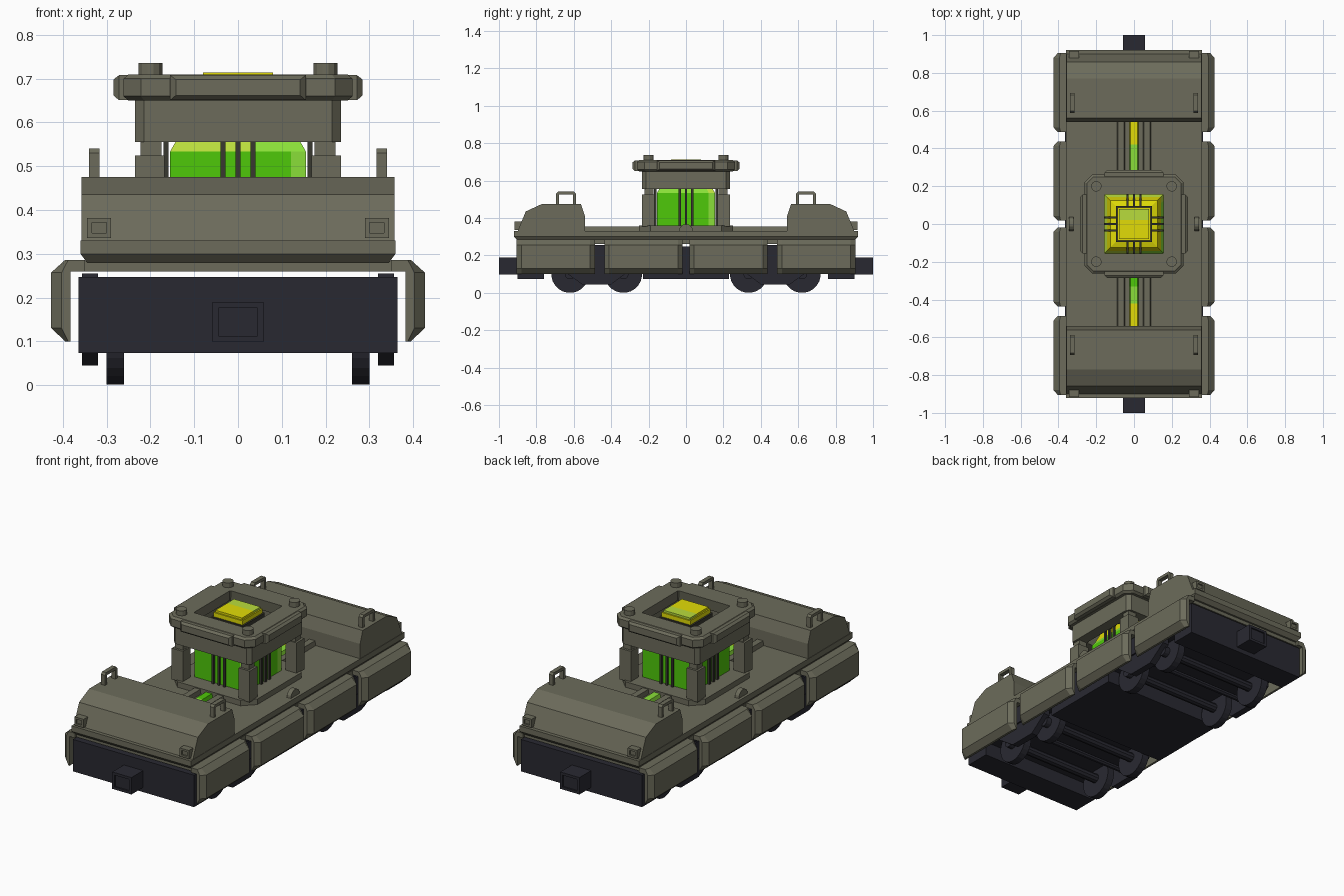
import bpy, bmesh, math
from mathutils import Matrix, Vector

if "Cube" in bpy.data.objects:
    bpy.data.objects.remove(bpy.data.objects["Cube"])


def mat(name, rgb):
    m = bpy.data.materials.new(name)
    m.diffuse_color = (*rgb, 1)
    m.use_nodes = True
    m.node_tree.nodes["Principled BSDF"].inputs["Base Color"].default_value = m.diffuse_color
    return m


OLIVE = mat("olive_armour", (0.150, 0.148, 0.104))
DARK = mat("dark_steel", (0.022, 0.022, 0.031))
ROD = mat("dark_olive", (0.040, 0.040, 0.030))
GREEN = mat("green_glow", (0.078, 0.580, 0.003))
LIGHT = mat("light_green_glow", (0.254, 0.740, 0.040))
LIME = mat("lime_glow", (0.485, 0.720, 0.045))
YELLOW = mat("yellow_glow", (0.760, 0.720, 0.002))


def loft(name, sections, mats, rule=None, turn=0, caps=True, closed=False):
    """Skin a list of matching 3D sections; rule(face centre) picks the material."""
    bm = bmesh.new()
    rot = Matrix.Rotation(turn, 3, 'Z')
    rows = [[bm.verts.new(rot @ Vector(p)) for p in s] for s in sections]
    pairs = list(zip(rows, rows[1:])) + ([(rows[-1], rows[0])] if closed else [])
    for a, b in pairs:
        n = len(a)
        for i in range(n):
            bm.faces.new((a[i], a[(i + 1) % n], b[(i + 1) % n], b[i]))
    if caps and not closed:
        bm.faces.new(rows[0])
        bm.faces.new(rows[-1])
    bmesh.ops.recalc_face_normals(bm, faces=bm.faces)
    if rule:
        for f in bm.faces:
            f.material_index = rule(f.calc_center_median())
    me = bpy.data.meshes.new(name)
    bm.to_mesh(me)
    bm.free()
    for m in (mats if isinstance(mats, list) else [mats]):
        me.materials.append(m)
    ob = bpy.data.objects.new(name, me)
    bpy.context.collection.objects.link(ob)
    return ob


def rect(x0, x1, y0, y1, z):
    return [(x0, y0, z), (x1, y0, z), (x1, y1, z), (x0, y1, z)]


def box(name, x, y, z, m, turn=0):
    return loft(name, [rect(*x, *y, z[0]), rect(*x, *y, z[1])], m, turn=turn)


def octagon(h, c, z):
    k = h - c
    return [(-k, -h, z), (k, -h, z), (h, -k, z), (h, k, z), (k, h, z), (-k, h, z), (-h, k, z), (-h, -k, z)]


def cyl(name, r, n, p, axis, length, m):
    secs = []
    for e in (-length / 2, length / 2):
        ring = []
        for i in range(n):
            t = 2 * math.pi * (i + 0.5) / n
            a, b = r * math.cos(t), r * math.sin(t)
            v = (e, a, b) if axis == 'X' else (a, b, e)
            ring.append(tuple(u + w for u, w in zip(p, v)))
        secs.append(ring)
    return loft(name, secs, m)


def face_plate(name, x, z, ys, inset, m):
    """Box along y whose outer end carries a recessed panel."""
    def s(y, k):
        return [(x[0] + k, y, z[0] + k), (x[1] - k, y, z[0] + k), (x[1] - k, y, z[1] - k), (x[0] + k, y, z[1] - k)]
    d = 0.008 if ys[1] > ys[0] else -0.008
    loft(name, [s(ys[0], 0), s(ys[1], 0), s(ys[1], inset), s(ys[1] - d, inset)], m)


# Chassis
box("chassis_slab", (-.365, .365), (-.9, .9), (.15, .247), DARK)
box("chassis_centre", (-.365, .365), (-.23, .23), (.074, .15), DARK)
box("mount_plate", (-.35, .35), (-.89, .89), (.26, .285), OLIVE)
for e in (-1, 1):
    box("chassis_end", (-.365, .365), sorted((e * .76, e * .9)), (.073, .15), DARK)
    face_plate("coupler", (-.058, .058), (.098, .19), (e * .88, e * 1.0), .014, DARK)
    # Bogies: wheels, axles and side frames
    for y in (.62, .335):
        cyl("axle", .025, 10, (0, e * y, .1), 'X', .6, DARK)
        for s in (-1, 1):
            cyl("wheel", .1, 24, (s * .28, e * y, .1), 'X', .04, DARK)
            cyl("wheel_hub", .028, 12, (s * .30, e * y, .1), 'X', .06, DARK)
    cyl("brake_rod", .015, 8, (0, e * .478, .11), 'X', .64, DARK)
    for s in (-1, 1):
        pts = [(.30, .12), (.40, .045), (.555, .045), (.66, .12), (.66, .16), (.53, .255), (.42, .255), (.30, .16)]
        loft("bogie_frame", [[(s * x, e * y, z) for y, z in pts] for x in (.32, .357)], DARK)

# Side skirts, four on each side
full = [(.35, .286), (.395, .286), (.427, .257), (.427, .13), (.395, .10), (.383, .10), (.383, .26), (.35, .26)]
end = [(.35, .286), (.388, .286), (.403, .257), (.403, .13), (.388, .10), (.383, .10), (.383, .26), (.35, .26)]
for s in (-1, 1):
    for y0, y1 in ((-.905, -.487), (-.437, -.018), (.018, .437), (.487, .905)):
        loft("side_skirt", [[(s * x, y, z) for x, z in p] for p, y in
                            ((end, y0), (full, y0 + .025), (full, y1 - .025), (end, y1))], OLIVE)

# Deck
loft("deck", [rect(-a, a, -b, b, z) for a, b, z in ((.345, .90, .28), (.36, .92, .30), (.36, .92, .330))], OLIVE)

# Hoods, lamps and grab handles
hood = [(.54, .325), (.54, .41), (.562, .475), (.77, .475), (.857, .435), (.902, .325)]
for e in (-1, 1):
    loft("hood", [[(x, e * y, z) for y, z in hood] for x in (-.358, .358)], OLIVE)
    for s in (-1, 1):
        face_plate("lamp", sorted((s * .29, s * .345)), (.336, .382), (e * .86, e * .916), .011, OLIVE)
        arch = [(.588, .47), (.588, .53), (.598, .541), (.684, .541), (.694, .53), (.694, .47),
                (.678, .47), (.678, .525), (.604, .525), (.604, .47)]
        loft("grab_handle", [[(s * x, e * y, z) for y, z in arch] for x in (.316, .34)], OLIVE)

# Glowing conduits with rails on the deck
for e in (-1, 1):
    for s in (-1, 1):
        sec = [(.048, .325), (.052, .355), (.086, .355), (.092, .325)]
        loft("conduit_rail", [[(s * x, e * y, z) for x, z in sec] for y in (.22, .56)], OLIVE)
    sec = [(-.024, .328), (-.018, .35), (.018, .35), (.024, .328)]
    ys = (.22, .33, .42, .56)

    def strip(c, e=e):
        a = abs(c.y)
        if a > .43:
            return 2
        return 0 if a < .33 and e < 0 else 1
    loft("glow_conduit", [[(x, e * y, z) for x, z in sec] for y in ys], [GREEN, LIGHT, YELLOW], strip)

# Half-round lugs beside the tower
for s in (-1, 1):
    lug = [(.038 * math.cos(math.pi * i / 8), .329 + .038 * math.sin(math.pi * i / 8)) for i in range(9)]
    loft("deck_lug", [[(s * x, y, z) for y, z in lug] for x in (.32, .345)], OLIVE)

# Tower base, pillars and frame
loft("tower_base", [octagon(.25, .06, .325), octagon(.25, .06, .36)], OLIVE)
for sx in (-1, 1):
    for sy in (-1, 1):
        for name, a, b, z in (("pillar", .168, .235, (.355, .525)), ("pillar_neck", .175, .223, (.52, .56))):
            box(name, sorted((sx * a, sx * b)), sorted((sy * a, sy * b)), z, OLIVE)
        cyl("corner_bolt", .028, 12, (sx * .2, sy * .2, .714), 'Z', .044, OLIVE)
loft("tower_frame", [octagon(.235, .02, .555), octagon(.235, .02, .655), octagon(.175, .01, .655),
                     octagon(.175, .01, .555)], OLIVE, closed=True)
loft("tower_cap", [octagon(.25, .035, .65), octagon(.262, .04, .66), octagon(.262, .04, .70), octagon(.25, .035, .71),
                   octagon(.157, .005, .71), octagon(.165, .005, .65)], OLIVE, closed=True)

# Cap tabs and cage rods on each of the four sides
path = [(.165, .355), (.165, .575), (.148, .600), (.09, .612)]
for k in range(4):
    turn = k * math.pi / 2
    loft("cap_tab", [[(-w, -y, a), (w, -y, a), (w, -y, b), (-w, -y, b)] for w, y, a, b in
                     ((.155, .25, .651, .708), (.155, .272, .651, .708), (.142, .285, .662, .698))], OLIVE, turn=turn)
    for x in (-.034, 0, .034):
        loft("cage_rod", [[(x - .006, -r - .005, z + .005), (x + .006, -r - .005, z + .005),
                           (x + .006, -r + .006, z - .008), (x - .006, -r + .006, z - .008)] for r, z in path],
             ROD, turn=turn)
loft("cage_collar", [octagon(.096, .004, .60), octagon(.096, .004, .68), octagon(.086, .004, .68),
                     octagon(.086, .004, .60)], ROD, closed=True)


# Energy core: green body, lighter shoulder, yellow top, lighter strip at the right of each side
def core_rule(c):
    if c.z > .565:
        return 3
    if c.z > .53:
        return 1 if c.x > .04 and c.y < .1 else 2
    return 1 if (c.x > .12 and c.y < -.15) or (c.y > .11 and c.x > .15) else 0


def core_sec(h, z):
    a, b = h * .25, h * .78
    return [(-h, -h, z), (a, -h, z), (b, -h, z), (h, -h, z), (h, b, z), (h, h, z), (-h, h, z)]


loft("energy_core", [core_sec(h, z) for h, z in ((.155, .355), (.155, .534), (.142, .557), (.125, .60), (.09, .61))],
     [GREEN, LIGHT, LIME, YELLOW], core_rule)
loft("core_top", [rect(-.087, .087, -.087, .087, z) for z in (.60, .703)], YELLOW)
box("core_top_front", (-.08, .08), (-.08, .02), (.70, .714), YELLOW)
box("core_top_back", (-.08, .08), (.02, .08), (.70, .714), LIME)
